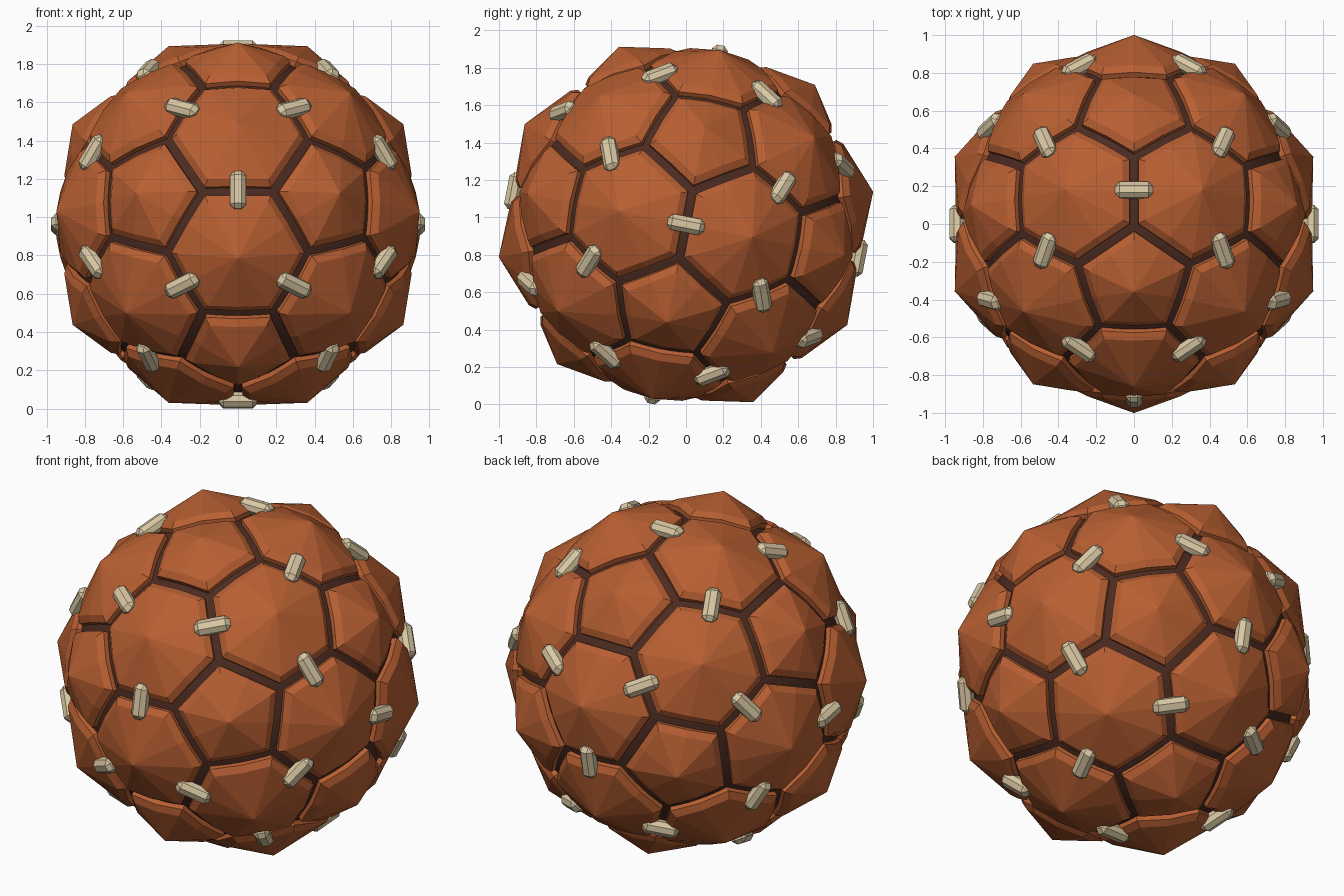
import bpy, bmesh, math
from itertools import combinations
from mathutils import Vector, Matrix

if "Cube" in bpy.data.objects:
    bpy.data.objects.remove(bpy.data.objects["Cube"])

CENTRE = Vector((0, 0, 0.962))
TILT = Matrix.Rotation(math.radians(-11), 3, 'X')
PHI = (1 + 5 ** 0.5) / 2


def material(name, rgb):
    m = bpy.data.materials.new(name)
    m.diffuse_color = (*rgb, 1)
    m.use_nodes = True
    m.node_tree.nodes["Principled BSDF"].inputs["Base Color"].default_value = m.diffuse_color
    return m


ORANGE = material("burnt orange", (0.48, 0.115, 0.032))
DARK = material("dark brown", (0.07, 0.024, 0.015))
CREAM = material("cream", (0.70, 0.58, 0.37))


def finish(bm, name, mat):
    bmesh.ops.recalc_face_normals(bm, faces=bm.faces)
    me = bpy.data.meshes.new(name)
    bm.to_mesh(me)
    bm.free()
    me.materials.append(mat)
    ob = bpy.data.objects.new(name, me)
    ob.location = CENTRE
    bpy.context.collection.objects.link(ob)


# Icosahedron frame that sets out the football pattern
ico = []
for a in (1, -1):
    for b in (PHI, -PHI):
        ico += [Vector((0, a, b)), Vector((a, b, 0)), Vector((b, 0, a))]
ico = [TILT @ v for v in ico]


def near(a, b):
    return abs((a - b).length - 2) < 0.01


edges = [(a, b) for a, b in combinations(ico, 2) if near(a, b)]
faces = [t for t in combinations(ico, 3) if all(near(a, b) for a, b in combinations(t, 2))]


def third(a, b):
    return ((2 * a + b) / 3).normalized()


def sort_round(pts, axis):
    u = axis.orthogonal().normalized()
    w = axis.cross(u)
    return sorted(pts, key=lambda p: math.atan2(p.dot(w), p.dot(u)))


def add_panel(bm, pts):
    """Domed panel: wall, chamfer and a fan rising to a central peak."""
    c = sum(pts, Vector()) / len(pts)
    axis = c.normalized()
    pts = sort_round(pts, axis)
    apothem = ((pts[0] + pts[1]) / 2 - c).length
    rings = []
    # (gap from the seam, radius)
    for off, r in ((0.022, 0.86), (0.025, 0.922), (0.062, 0.945)):
        k = 1 - off / 0.94 / apothem
        ring = []
        for i, p in enumerate(pts):
            q = pts[(i + 1) % len(pts)]
            for s in (p, (p + q) / 2):
                ring.append(bm.verts.new((c + (s - c) * k).normalized() * r))
        rings.append(ring)
    peak = bm.verts.new(axis * 1.016)
    n = len(rings[0])
    for i in range(n):
        j = (i + 1) % n
        for lo, hi in zip(rings, rings[1:]):
            bm.faces.new((lo[i], lo[j], hi[j], hi[i]))
        bm.faces.new((rings[-1][i], rings[-1][j], peak))
    bm.faces.new(rings[0][::-1])


# Pentagon panels
bm = bmesh.new()
for v in ico:
    add_panel(bm, [third(v, n) for n in ico if near(v, n)])
finish(bm, "pentagon_panels", ORANGE)

# Hexagon panels
bm = bmesh.new()
for t in faces:
    add_panel(bm, [third(a, b) for a in t for b in t if a is not b])
finish(bm, "hexagon_panels", ORANGE)

# Dark core showing in the grooves
bm = bmesh.new()
bmesh.ops.create_icosphere(bm, subdivisions=5, radius=0.893)
finish(bm, "core", DARK)

# Clips bridging each seam between two hexagons
bm = bmesh.new()
for a, b in edges:
    z = (a + b).normalized()
    y = (b - a).normalized()
    x = y.cross(z)
    frame = Matrix((x, y, z)).transposed().to_4x4()
    frame.translation = z * 0.936
    part = bmesh.new()
    bmesh.ops.create_cube(part, size=1, matrix=Matrix.Diagonal((0.2, 0.086, 0.08, 1)))
    bmesh.ops.bevel(part, geom=part.edges[:], offset=0.024, segments=1, affect='EDGES')
    part.transform(frame)
    tmp = bpy.data.meshes.new("clip_part")
    part.to_mesh(tmp)
    part.free()
    bm.from_mesh(tmp)
    bpy.data.meshes.remove(tmp)
finish(bm, "seam_clips", CREAM)
